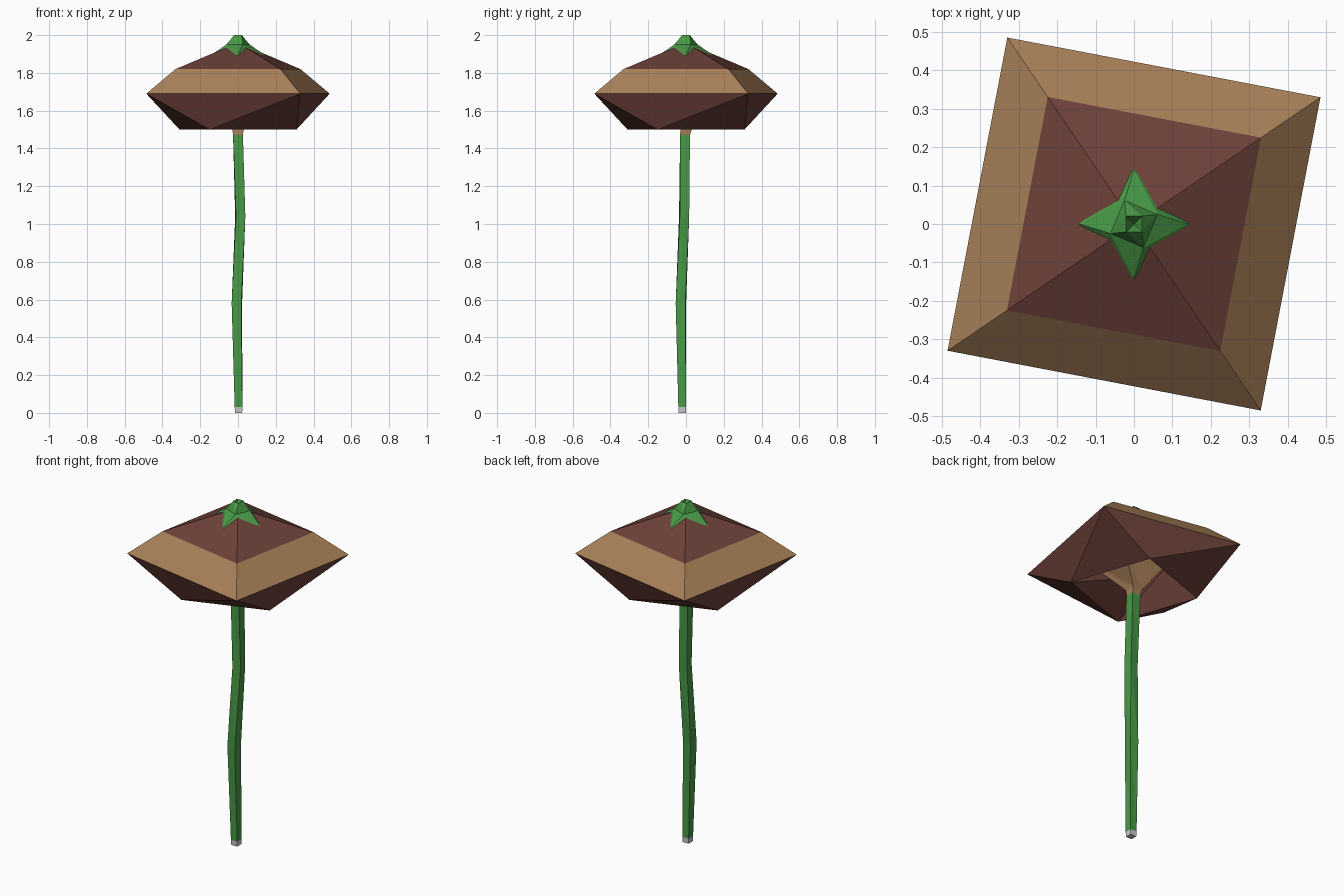
import bpy, math

if "Cube" in bpy.data.objects:
    bpy.data.objects.remove(bpy.data.objects["Cube"])


def material(name, rgb):
    m = bpy.data.materials.new(name)
    m.diffuse_color = (*rgb, 1)
    m.use_nodes = True
    m.node_tree.nodes["Principled BSDF"].inputs["Base Color"].default_value = m.diffuse_color
    return m


BROWN = material("brown", (0.15, 0.052, 0.04))
TAN = material("tan", (0.40, 0.22, 0.10))
GREEN = material("green", (0.065, 0.32, 0.062))


def loft(name, rings, mat=None, flip=False, start=None, end=None):
    """Skin four-sided rings (x, y, z, radius, degrees); start/end are closing points."""
    verts, faces = [], []
    for x, y, z, r, deg in rings:
        for k in range(4):
            a = math.radians(deg + 90 * k)
            verts.append((x + r * math.cos(a), y + r * math.sin(a), z))
    for j in range(len(rings) - 1):
        for k in range(4):
            n = (k + 1) % 4
            a0, a1 = 4 * j + k, 4 * j + n
            faces += [(a0, a1, a0 + 4), (a1, a1 + 4, a0 + 4)]
    last = 4 * (len(rings) - 1)
    if start:
        verts.append(start)
        faces += [((k + 1) % 4, k, len(verts) - 1) for k in range(4)]
    if end:
        verts.append(end)
        faces += [(last + k, last + (k + 1) % 4, len(verts) - 1) for k in range(4)]
    if flip:
        faces = [f[::-1] for f in faces]
    mesh = bpy.data.meshes.new(name)
    mesh.from_pydata(verts, [], faces)
    if mat:
        mesh.materials.append(mat)
    ob = bpy.data.objects.new(name, mesh)
    bpy.context.collection.objects.link(ob)
    return ob


# Cap rings shared by neighbouring parts
TWIST = 34.2
rim = (0, 0, 1.69, 0.587, TWIST)
shoulder = (0, 0, 1.82, 0.40, TWIST)
mouth = (0, 0, 1.50, 0.344, TWIST + 30)
throat = (0, 0, 1.75, 0.30, TWIST)
neck = (0, -0.005, 1.47, 0.037, 45)

# Cap: crown, sloping band, twisted lip and hollow underside
loft("cap_crown", [shoulder], BROWN, end=(0, 0, 1.96))
loft("cap_band", [rim, shoulder], TAN)
loft("cap_lip", [rim, mouth], BROWN, flip=True)
loft("cap_inner_wall", [mouth, throat], BROWN, flip=True)
loft("cap_funnel", [neck, (0, 0, 1.50, 0.042, 45), throat], TAN)

# Crooked stem with its cut base
foot = (0.003, -0.02, 0.03, 0.029, 45)
loft("stem_base", [(0.003, -0.02, 0, 0.027, 45), foot], start=(0.003, -0.02, 0))
loft("stem", [foot, (-0.006, -0.027, 0.58, 0.036, 40),
              (0.012, -0.01, 1.04, 0.035, 50), neck], GREEN)

# Twisted leaf tuft with a hollow tip
loft("leaf_tuft", [(0, 0, 1.895, 0.142, 0), (0, 0, 1.95, 0.066, 22),
                   (0, 0, 2.0, 0.029, 45)], GREEN, end=(0, 0, 1.96))
